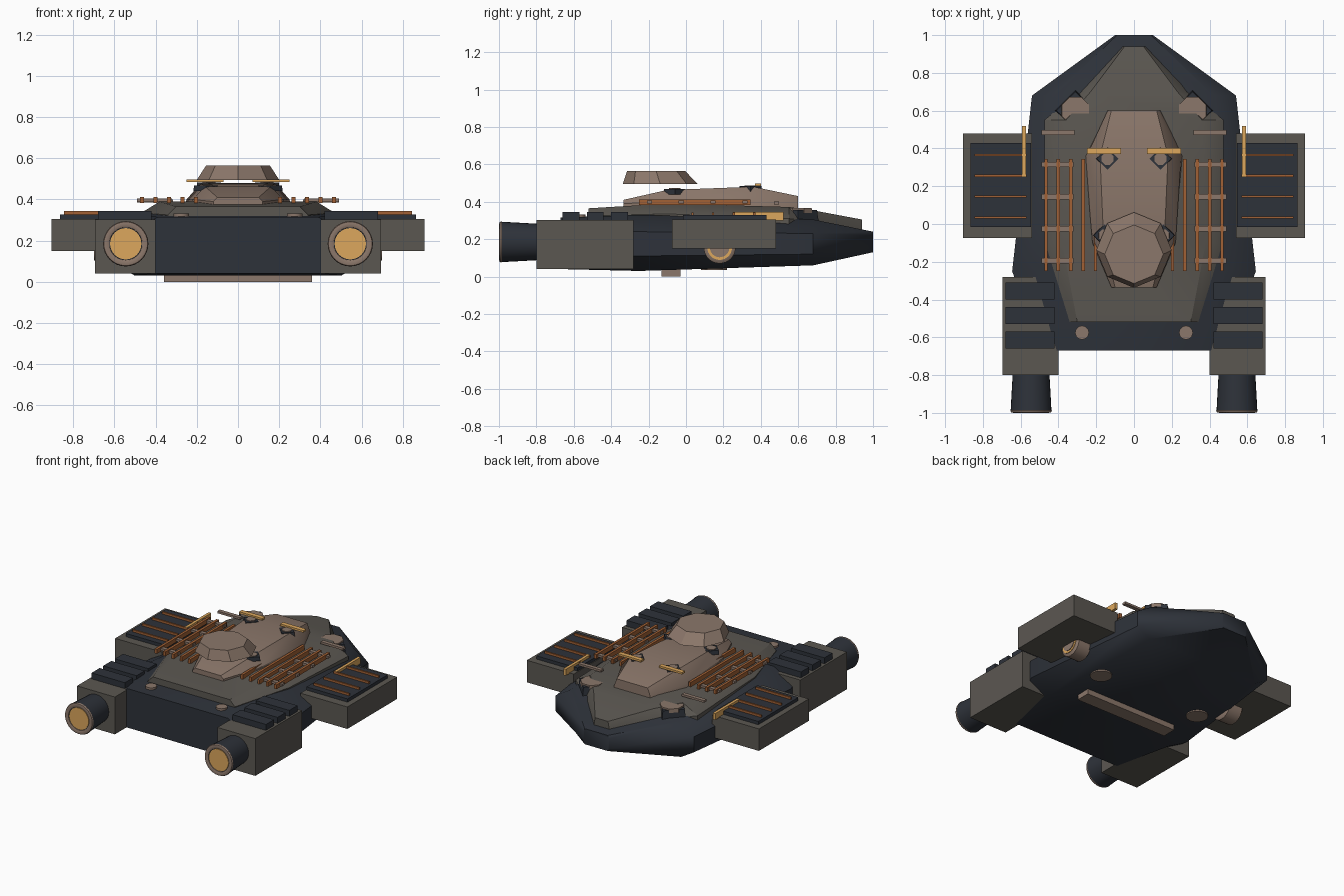
import bpy, bmesh, math
from mathutils import Vector

if "Cube" in bpy.data.objects:
    bpy.data.objects.remove(bpy.data.objects["Cube"])


def material(name, rgb):
    m = bpy.data.materials.new(name)
    m.diffuse_color = (*rgb, 1)
    m.use_nodes = True
    m.node_tree.nodes["Principled BSDF"].inputs["Base Color"].default_value = m.diffuse_color
    return m


DARK = material("dark_hull", (0.027, 0.032, 0.042))
OLIVE = material("grey_armour", (0.105, 0.096, 0.083))
BROWN = material("warm_plate", (0.26, 0.185, 0.145))
ORANGE = material("copper", (0.36, 0.12, 0.035))
GOLD = material("gold", (0.72, 0.39, 0.11))


def finish(bm, name, mat, smooth=0):
    bmesh.ops.recalc_face_normals(bm, faces=bm.faces)
    me = bpy.data.meshes.new(name)
    bm.to_mesh(me)
    bm.free()
    me.materials.append(mat)
    ob = bpy.data.objects.new(name, me)
    bpy.context.collection.objects.link(ob)
    if smooth:
        bpy.ops.object.select_all(action='DESELECT')
        ob.select_set(True)
        bpy.context.view_layer.objects.active = ob
        bpy.ops.object.shade_smooth_by_angle(angle=math.radians(smooth))
    return ob


def bridge(name, mat, rings, smooth=0):
    """Skin a list of equal-length point rings and cap both ends."""
    bm = bmesh.new()
    rows = [[bm.verts.new(p) for p in r] for r in rings]
    n = len(rows[0])
    for a, b in zip(rows, rows[1:]):
        for i in range(n):
            j = (i + 1) % n
            bm.faces.new((a[i], a[j], b[j], b[i]))
    bm.faces.new(rows[0])
    bm.faces.new(rows[-1])
    return finish(bm, name, mat, smooth)


def loft(name, mat, sections, smooth=0):
    """Sections are (y, right-half profile from bottom to top)."""
    rings = []
    for y, half in sections:
        full = half + [(-x, z) for x, z in reversed(half)]
        rings.append([(x, y, z) for x, z in full])
    return bridge(name, mat, rings, smooth)


def box(name, mat, x, y, z):
    bm = bmesh.new()
    bmesh.ops.create_cube(bm, size=1)
    for v in bm.verts:
        v.co = Vector([(r[0] + r[1]) / 2 + c * (r[1] - r[0])
                       for c, r in zip(v.co, (x, y, z))])
    return finish(bm, name, mat)


def pair(name, mat, x, y, z):
    box(name + "_right", mat, x, y, z)
    box(name + "_left", mat, (-x[1], -x[0]), y, z)


def turned(name, mat, centre, axis, profile, sides=32, smooth=40, phase=0):
    """Revolve (radius, offset) points round an axis through centre."""
    axis = Vector(axis)
    q = axis.to_track_quat('Z', 'Y')
    rings = []
    for r, h in profile:
        rings.append([Vector(centre) + q @ Vector((
            r * math.cos(2 * math.pi * i / sides + phase),
            r * math.sin(2 * math.pi * i / sides + phase), h)) for i in range(sides)])
    return bridge(name, mat, rings, smooth)


# Hull
def hull_section(y, wb, w, wt, zb, z1, z2, zt):
    return (y, [(wb, zb), (w, z1), (w, z2), (wt, zt)])


loft("hull", DARK, [
    hull_section(-0.67, 0.42, 0.49, 0.39, 0.04, 0.10, 0.25, 0.315),
    hull_section(-0.25, 0.50, 0.645, 0.48, 0.03, 0.11, 0.24, 0.33),
    hull_section(0.68, 0.44, 0.54, 0.42, 0.06, 0.12, 0.23, 0.305),
    hull_section(1.0, 0.09, 0.10, 0.09, 0.13, 0.15, 0.22, 0.24)], 40)

# Armoured deck
loft("deck", OLIVE, [
    (-0.52, [(0.34, 0.29), (0.34, 0.325), (0.30, 0.365)]),
    (-0.10, [(0.47, 0.29), (0.47, 0.335), (0.38, 0.39)]),
    (0.55, [(0.475, 0.28), (0.475, 0.31), (0.36, 0.372)]),
    (0.70, [(0.29, 0.26), (0.29, 0.29), (0.23, 0.35)]),
    (0.94, [(0.06, 0.22), (0.06, 0.25), (0.05, 0.305)])], 30)

# Cabin
loft("cabin", BROWN, [
    (-0.335, [(0.12, 0.36), (0.12, 0.39), (0.10, 0.41)]),
    (-0.10, [(0.22, 0.36), (0.22, 0.40), (0.16, 0.463)]),
    (0.36, [(0.26, 0.36), (0.25, 0.40), (0.18, 0.48)]),
    (0.60, [(0.14, 0.35), (0.14, 0.38), (0.12, 0.43)])], 35)

# Raised turret cap
bridge("turret_cap", BROWN, [
    [(r * math.sin(i * math.pi / 4), cy + r * math.cos(i * math.pi / 4), z) for i in range(8)]
    for r, cy, z in ((0.20, -0.138, 0.495), (0.155, -0.16, 0.565))])

# Belly plate
box("belly_skid", BROWN, (-0.36, 0.36), (-0.13, -0.03), (0, 0.04))

# Side boxes with their panels and trims
pair("side_pod", OLIVE, (0.54, 0.905), (-0.075, 0.48), (0.15, 0.305))
pair("pod_panel", DARK, (0.545, 0.865), (-0.015, 0.43), (0.30, 0.328))
for i in range(4):
    y = 0.035 + 0.11 * i
    pair(f"panel_strip_{i}", ORANGE, (0.57, 0.845), (y - 0.006, y + 0.006), (0.325, 0.343))
pair("pod_rail", GOLD, (0.573, 0.593), (0.25, 0.52), (0.30, 0.345))

# Engine housings with cooling slabs
pair("engine_housing", OLIVE, (0.40, 0.695), (-0.80, -0.28), (0.04, 0.303))
for i in range(3):
    y = -0.355 - 0.13 * i
    pair(f"cooling_slab_{i}", DARK, (0.42, 0.68), (y - 0.045, y + 0.045), (0.30, 0.345))

# Roof rack bars and crosspieces
for i in range(5):
    x = 0.204 + 0.0655 * i
    pair(f"rack_bar_{i}", ORANGE, (x - 0.009, x + 0.009), (-0.25, 0.345), (0.382, 0.413))
for i, y in enumerate((0.315, 0.145, -0.025, -0.195)):
    pair(f"rack_crosspiece_{i}", BROWN, (0.32, 0.49), (y - 0.014, y + 0.014), (0.39, 0.406))
pair("forward_bar", BROWN, (0.315, 0.49), (0.47, 0.498), (0.385, 0.40))

# Cabin brow strips
pair("brow_strip", GOLD, (0.07, 0.25), (0.37, 0.402), (0.484, 0.498))

for side, s in (("right", 1), ("left", -1)):
    # Main engine nozzle, rim and glowing disc
    c = (s * 0.545, -1, 0.185)
    turned("nozzle_" + side, DARK, c, (0, 1, 0), [(0.108, 0.012), (0.095, 0.25)])
    turned("nozzle_rim_" + side, BROWN, c, (0, 1, 0),
           [(0.078, 0.02), (0.08, 0.005), (0.092, 0), (0.106, 0.003), (0.11, 0.012), (0.104, 0.022)])
    turned("nozzle_glow_" + side, GOLD, c, (0, 1, 0), [(0.076, 0.006), (0.076, 0.03)])
    # Side thruster half sunk into the pod
    c = (s * 0.57, 0.18, 0.155)
    turned("side_thruster_" + side, BROWN, c, (s, 0, 0),
           [(0.07, 0), (0.085, 0.01), (0.085, 0.11), (0.07, 0.12)])
    turned("side_thruster_ring_" + side, GOLD, c, (s, 0, 0), [(0.066, 0.10), (0.066, 0.124)])
    turned("side_thruster_core_" + side, BROWN, c, (s, 0, 0), [(0.052, 0.10), (0.052, 0.128)])
    # Belly vent discs
    turned("belly_vent_" + side, BROWN, (s * 0.40, 0.15, 0.035), (0, 0, 1),
           [(0.07, 0), (0.07, 0.03)])
    # Rear deck caps
    turned("rear_cap_" + side, BROWN, (s * 0.275, -0.575, 0.31), (0, 0, 1),
           [(0.037, 0), (0.037, 0.022)], 12)
    # Bow thruster: dark diamond base with eight-sided cap
    turned("bow_base_" + side, DARK, (s * 0.31, 0.60, 0.29), (0, 0, 1),
           [(0.11, 0), (0.10, 0.067)], 4, 0)
    turned("bow_cap_" + side, BROWN, (s * 0.31, 0.60, 0.34), (0, 0, 1),
           [(0.08, 0), (0.078, 0.027)], 8, 0, math.pi / 8)
    # Small cabin thrusters
    for tag, x, y, z in (("front", 0.14, 0.345, 0.455), ("rear", 0.155, -0.06, 0.44)):
        turned(f"cabin_{tag}_base_{side}", DARK, (s * x, y, z), (0, 0, 1),
               [(0.062, 0), (0.058, 0.028)], 4, 0)
        turned(f"cabin_{tag}_cap_{side}", BROWN, (s * x, y, z), (0, 0, 1),
               [(0.036, 0), (0.034, 0.033)], 8, 0, math.pi / 8)
